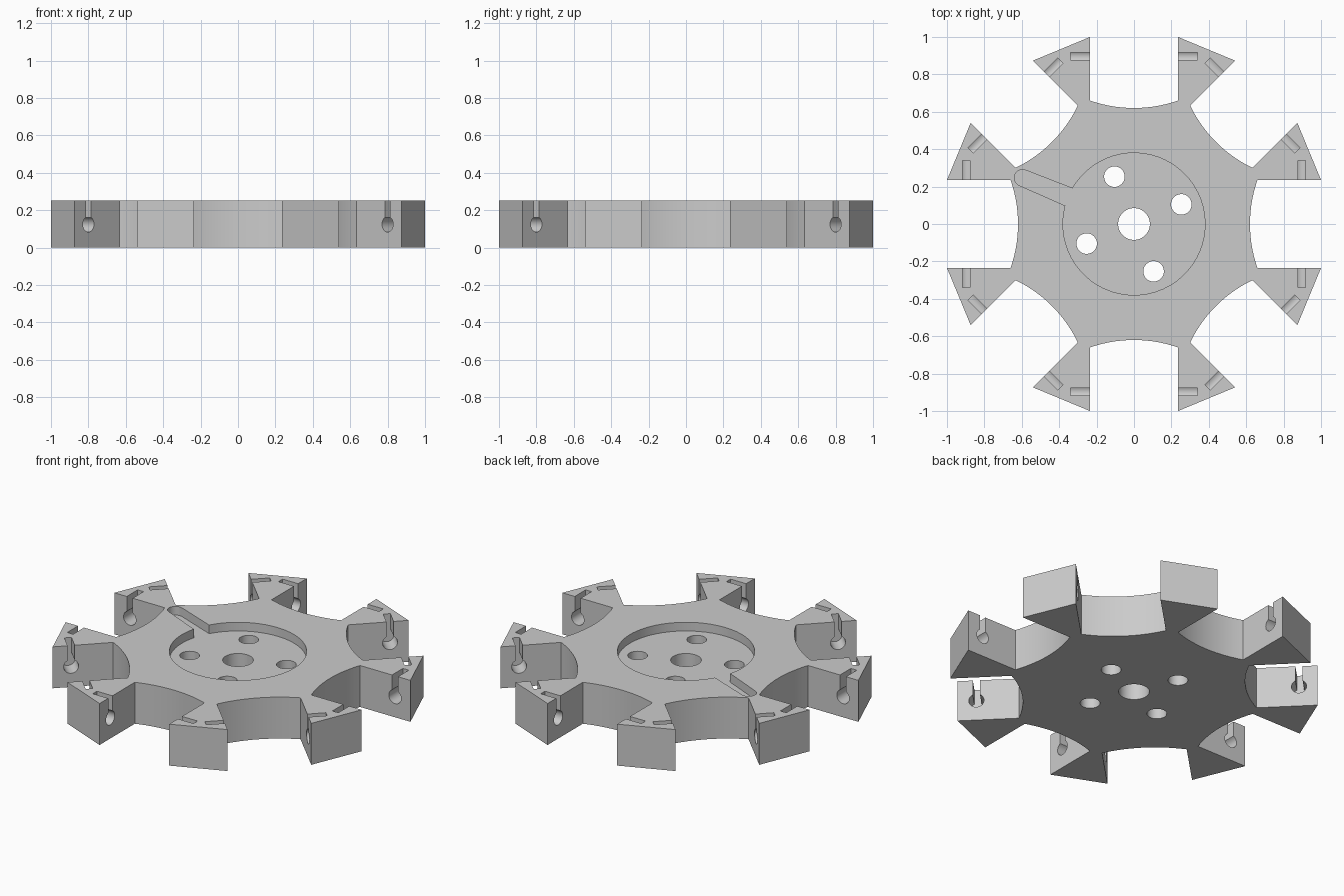
import bpy
import bmesh
from math import sin, cos, pi, asin, atan2, radians
from mathutils import Matrix, Vector

cube = bpy.data.objects.get("Cube")
if cube:
    bpy.data.objects.remove(cube)

HEIGHT = 0.253
GAP = 0.235          # half width of each gap between arms
FLOOR = 0.2          # height of the recess floor

grey = bpy.data.materials.new("light grey")
grey.use_nodes = True
colour = (0.6, 0.6, 0.6, 1)
grey.diffuse_color = colour
grey.node_tree.nodes["Principled BSDF"].inputs["Base Color"].default_value = colour


def arc(cx, cy, r, start, end, steps):
    return [(cx + r * cos(start + (end - start) * i / steps),
             cy + r * sin(start + (end - start) * i / steps)) for i in range(steps + 1)]


def prism(bm, outline, low, high, matrix=Matrix.Identity(4)):
    """Extrude a closed outline from low to high, then place it."""
    bottom = [bm.verts.new(matrix @ Vector((x, y, low))) for x, y in outline]
    top = [bm.verts.new(matrix @ Vector((x, y, high))) for x, y in outline]
    bm.faces.new(bottom[::-1])
    bm.faces.new(top)
    n = len(outline)
    for i in range(n):
        j = (i + 1) % n
        bm.faces.new((bottom[i], bottom[j], top[j], top[i]))


def make_object(name, bm):
    bmesh.ops.recalc_face_normals(bm, faces=bm.faces)
    mesh = bpy.data.meshes.new(name)
    bm.to_mesh(mesh)
    bm.free()
    mesh.materials.append(grey)
    obj = bpy.data.objects.new(name, mesh)
    bpy.context.collection.objects.link(obj)
    return obj


# Wheel body: eight gaps with curved floors, flared arms between them
radius, centre = 0.71, 1.33
half = asin(GAP / radius)
outline = []
for k in range(8):
    turn = Matrix.Rotation(k * pi / 4, 2)
    sector = [(1.0, -GAP)] + arc(centre, 0, radius, pi + half, pi - half, 14) + [(1.0, GAP)]
    outline += [tuple(turn @ Vector(p)) for p in sector]
bm = bmesh.new()
prism(bm, outline, 0, HEIGHT)
wheel = make_object("wheel_body", bm)

# Keyhole slots in both walls of every gap
bm = bmesh.new()
hole_r, slot = 0.042, 0.02
opening = asin(slot / hole_r)
keyhole = arc(0.896, 0.125, hole_r, pi / 2 + opening, 2.5 * pi - opening, 24)
keyhole += [(0.896 + slot, 0.3), (0.896 - slot, 0.3)]
for k in range(8):
    place = Matrix.Rotation(k * pi / 4, 4, 'Z') @ Matrix.Rotation(pi / 2, 4, 'X')
    prism(bm, keyhole, -0.34, 0.34, place)
cutters = [make_object("keyhole_cutter", bm)]

# Round recess with a channel running outwards
bm = bmesh.new()
mouth = asin(0.05 / 0.38)
recess = arc(0, 0, 0.38, mouth, 2 * pi - mouth, 56)
recess += arc(0.645, 0, 0.044, -pi / 2, pi / 2, 12)
prism(bm, recess, FLOOR, 0.3, Matrix.Rotation(radians(157.5), 4, 'Z'))
cutters.append(make_object("recess_cutter", bm))

# Axle hole and four bolt holes
bm = bmesh.new()
prism(bm, arc(0, 0, 0.085, 0, 2 * pi, 40)[:-1], -0.1, 0.4)
for k in range(4):
    a = pi / 8 + k * pi / 2
    prism(bm, arc(0.274 * cos(a), 0.274 * sin(a), 0.055, 0, 2 * pi, 32)[:-1], -0.1, 0.4)
cutters.append(make_object("hole_cutter", bm))

for cutter in cutters:
    mod = wheel.modifiers.new(cutter.name, 'BOOLEAN')
    mod.operation = 'DIFFERENCE'
    mod.solver = 'EXACT'
    mod.object = cutter
    cutter.hide_render = True

# Bake the cuts and drop the cutters
bpy.context.view_layer.update()
graph = bpy.context.evaluated_depsgraph_get()
cut_mesh = bpy.data.meshes.new_from_object(wheel.evaluated_get(graph))
wheel.modifiers.clear()
wheel.data = cut_mesh
for cutter in cutters:
    bpy.data.objects.remove(cutter)

bpy.ops.object.select_all(action='DESELECT')
wheel.select_set(True)
bpy.context.view_layer.objects.active = wheel
bpy.ops.object.shade_smooth_by_angle(angle=radians(30))
